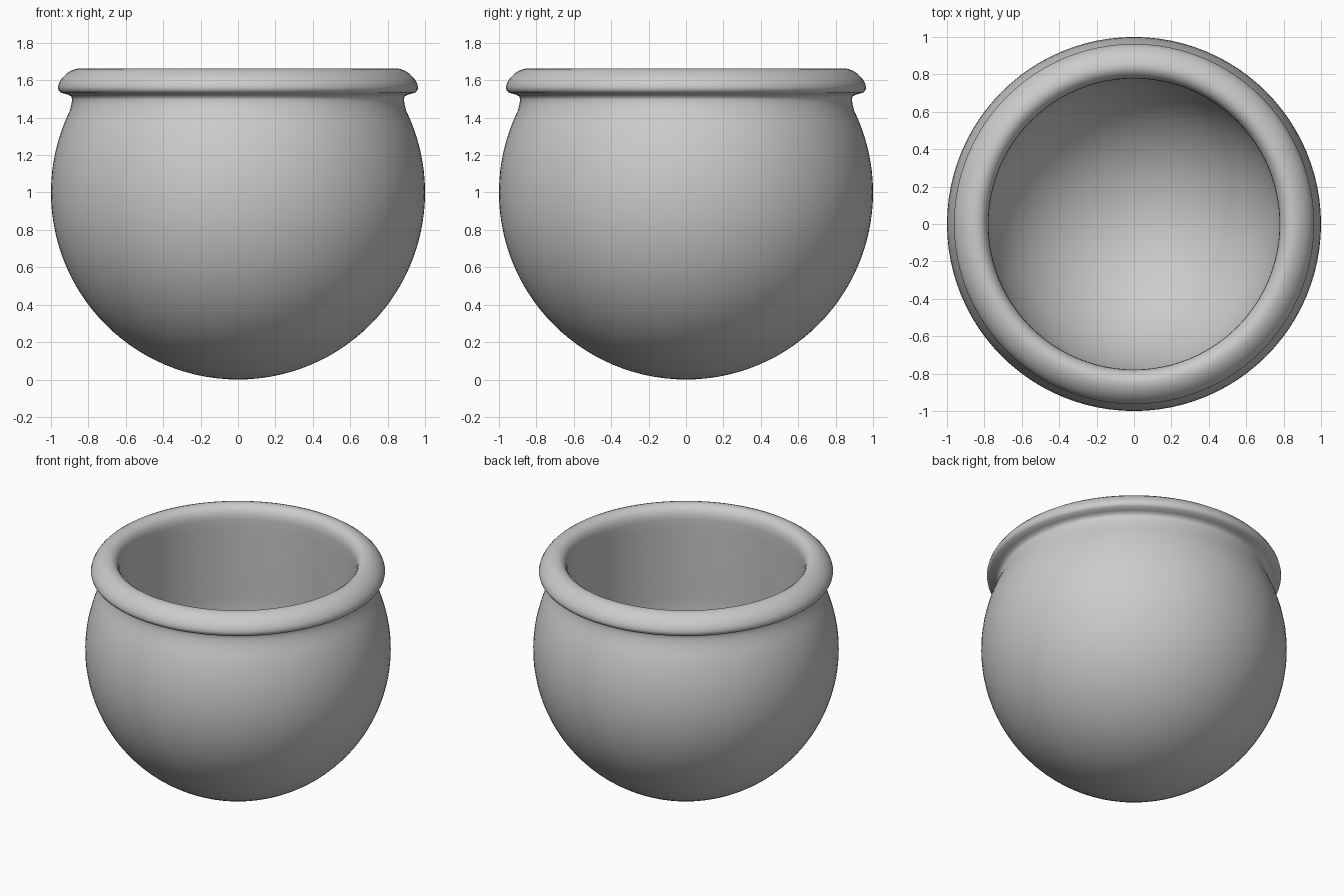
import bpy, bmesh, math

if "Cube" in bpy.data.objects:
    bpy.data.objects.remove(bpy.data.objects["Cube"])

SEGMENTS = 96


def arc(radius, centre_z, a0, a1, steps):
    """Points (r, z) on a circle centred on the axis, angle from straight down."""
    pts = []
    for i in range(steps + 1):
        a = math.radians(a0 + (a1 - a0) * i / steps)
        pts.append((radius * math.sin(a), centre_z - radius * math.cos(a)))
    return pts


# Closed pot profile: outer bowl, rolled lip, inner bowl
outer = arc(1.0, 1.0, 0, 116, 36)
lip = [(0.890, 1.475), (0.887, 1.497), (0.891, 1.513), (0.915, 1.525),
       (0.950, 1.535), (0.960, 1.548), (0.963, 1.563), (0.957, 1.585),
       (0.943, 1.609), (0.921, 1.632), (0.895, 1.650), (0.870, 1.660),
       (0.845, 1.664), (0.822, 1.659), (0.802, 1.645), (0.788, 1.625),
       (0.780, 1.600), (0.778, 1.570), (0.781, 1.50)]
inner = [(r, 0.95 - (0.95 - z) * 1.05) for r, z in arc(0.80, 0.95, 95, 0, 36)]
profile = outer + lip + inner

# Lathe the profile round the z axis
bm = bmesh.new()
verts = [bm.verts.new((r, 0, z)) for r, z in profile]
edges = [bm.edges.new(pair) for pair in zip(verts, verts[1:])]
bmesh.ops.spin(bm, geom=verts + edges, cent=(0, 0, 0), axis=(0, 0, 1),
               angle=math.tau, steps=SEGMENTS, use_duplicate=False)
bmesh.ops.remove_doubles(bm, verts=bm.verts, dist=0.0005)
bmesh.ops.recalc_face_normals(bm, faces=bm.faces)

mesh = bpy.data.meshes.new("round_pot")
bm.to_mesh(mesh)
bm.free()
pot = bpy.data.objects.new("round_pot", mesh)
bpy.context.collection.objects.link(pot)

# Smooth shading all over
bpy.context.view_layer.objects.active = pot
pot.select_set(True)
bpy.ops.object.shade_smooth_by_angle(angle=math.radians(60))
